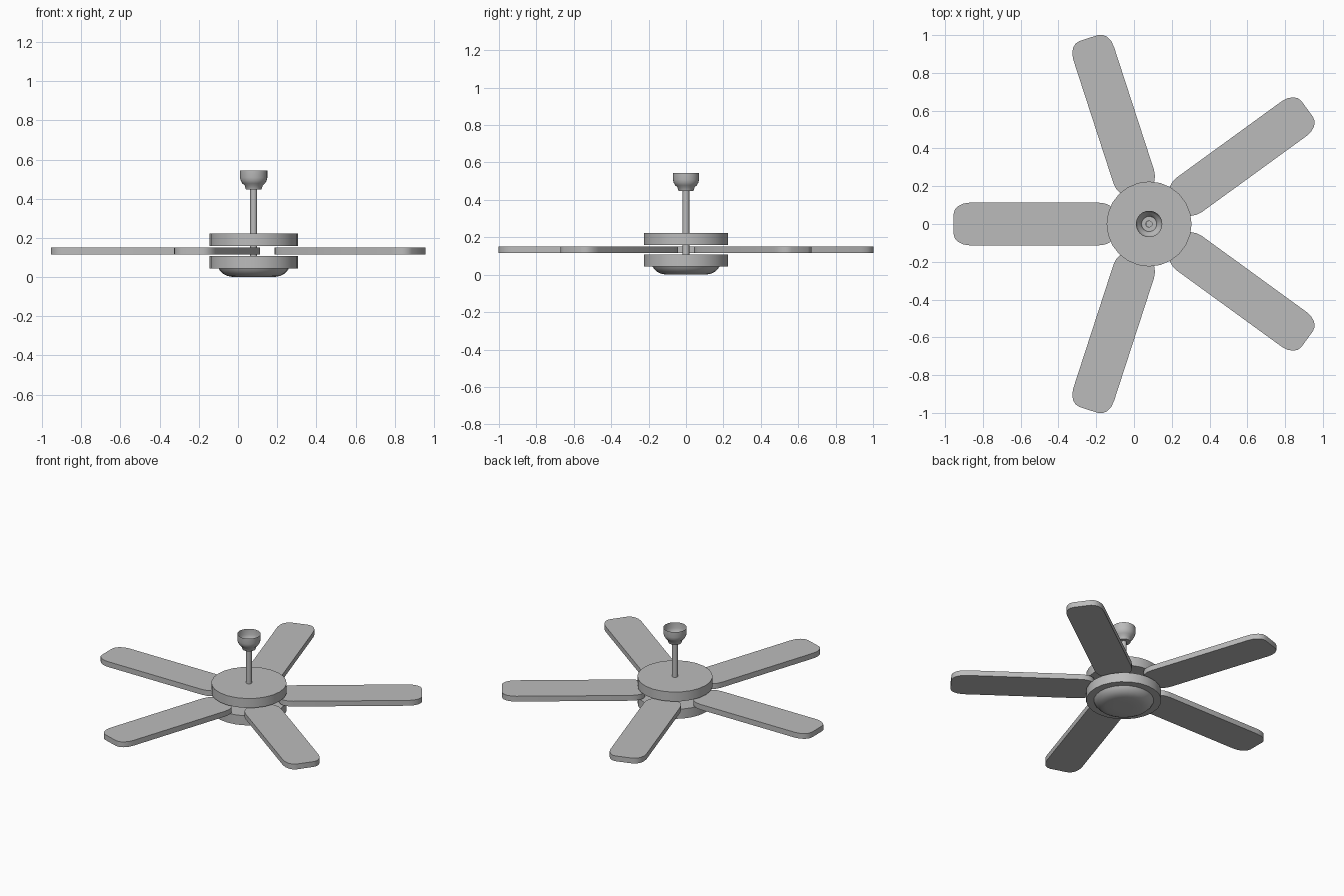
import bpy, bmesh, math
from mathutils import Matrix, Vector

if "Cube" in bpy.data.objects:
    bpy.data.objects.remove(bpy.data.objects["Cube"], do_unlink=True)

HUB_X = 0.08

grey = bpy.data.materials.new("mid_grey")
grey.use_nodes = True
colour = (0.5, 0.5, 0.5, 1)
grey.diffuse_color = colour
grey.node_tree.nodes["Principled BSDF"].inputs["Base Color"].default_value = colour


def finish(name, bm, angle=35):
    mesh = bpy.data.meshes.new(name)
    bmesh.ops.recalc_face_normals(bm, faces=bm.faces)
    bm.to_mesh(mesh)
    bm.free()
    mesh.materials.append(grey)
    obj = bpy.data.objects.new(name, mesh)
    bpy.context.collection.objects.link(obj)
    obj.location.x = HUB_X
    bpy.ops.object.select_all(action="DESELECT")
    obj.select_set(True)
    bpy.context.view_layer.objects.active = obj
    bpy.ops.object.shade_smooth_by_angle(angle=math.radians(angle))
    return obj


def lathe(name, profile, sides=24, angle=35):
    """Spin a (radius, height) profile around the fan's axis."""
    bm = bmesh.new()
    verts = [bm.verts.new((r, 0, z)) for r, z in profile]
    edges = [bm.edges.new(pair) for pair in zip(verts, verts[1:])]
    bmesh.ops.spin(bm, geom=verts + edges, cent=(0, 0, 0), axis=(0, 0, 1),
                   angle=2 * math.pi, steps=sides)
    bmesh.ops.remove_doubles(bm, verts=bm.verts, dist=1e-5)
    return finish(name, bm, angle)


def blade(name, turn):
    """Flat board with rounded corners, pointing outwards at the given turn."""
    inner, outer, half, rx, ry = 0.18, 1.035, 0.113, 0.085, 0.06
    bm = bmesh.new()
    corners = [(outer - rx, half - ry, 0), (inner + rx, half - ry, 90),
               (inner + rx, ry - half, 180), (outer - rx, ry - half, 270)]
    verts = []
    for cx, cy, start in corners:
        for step in range(5):
            a = math.radians(start + step * 22.5)
            verts.append(bm.verts.new((cx + rx * math.cos(a), cy + ry * math.sin(a), 0.115)))
    base = bm.faces.new(verts)
    top = bmesh.ops.extrude_face_region(bm, geom=[base])["geom"]
    bmesh.ops.translate(bm, vec=Vector((0, 0, 0.035)),
                        verts=[v for v in top if isinstance(v, bmesh.types.BMVert)])
    bmesh.ops.transform(bm, matrix=Matrix.Rotation(turn, 4, "Z"), verts=bm.verts)
    finish(name, bm)


# Motor housing: two discs with the blades between them
lathe("upper_housing", [(0, 0.16), (0.225, 0.16), (0.225, 0.222), (0, 0.222)])
lathe("lower_housing", [(0, 0.045), (0.225, 0.045), (0.225, 0.108), (0, 0.108)])

# Shallow rounded cover underneath
lathe("bottom_cover", [(0.18, 0.046), (0.172, 0.032), (0.155, 0.016), (0.135, 0.006),
                       (0.11, 0.001), (0.06, 0), (0, 0)], angle=60)

# Hanging rod and open ceiling cup
lathe("rod", [(0, 0.1), (0.018, 0.1), (0.018, 0.455), (0, 0.455)], sides=16)
lathe("ceiling_cup", [(0.018, 0.447), (0.04, 0.447), (0.046, 0.468), (0.058, 0.478),
                      (0.066, 0.492), (0.07, 0.508), (0.07, 0.545)], sides=24, angle=50)

# Five blades, one pointing straight to the right side
for i in range(5):
    blade(f"blade_{i + 1}", math.pi + i * math.tau / 5)
